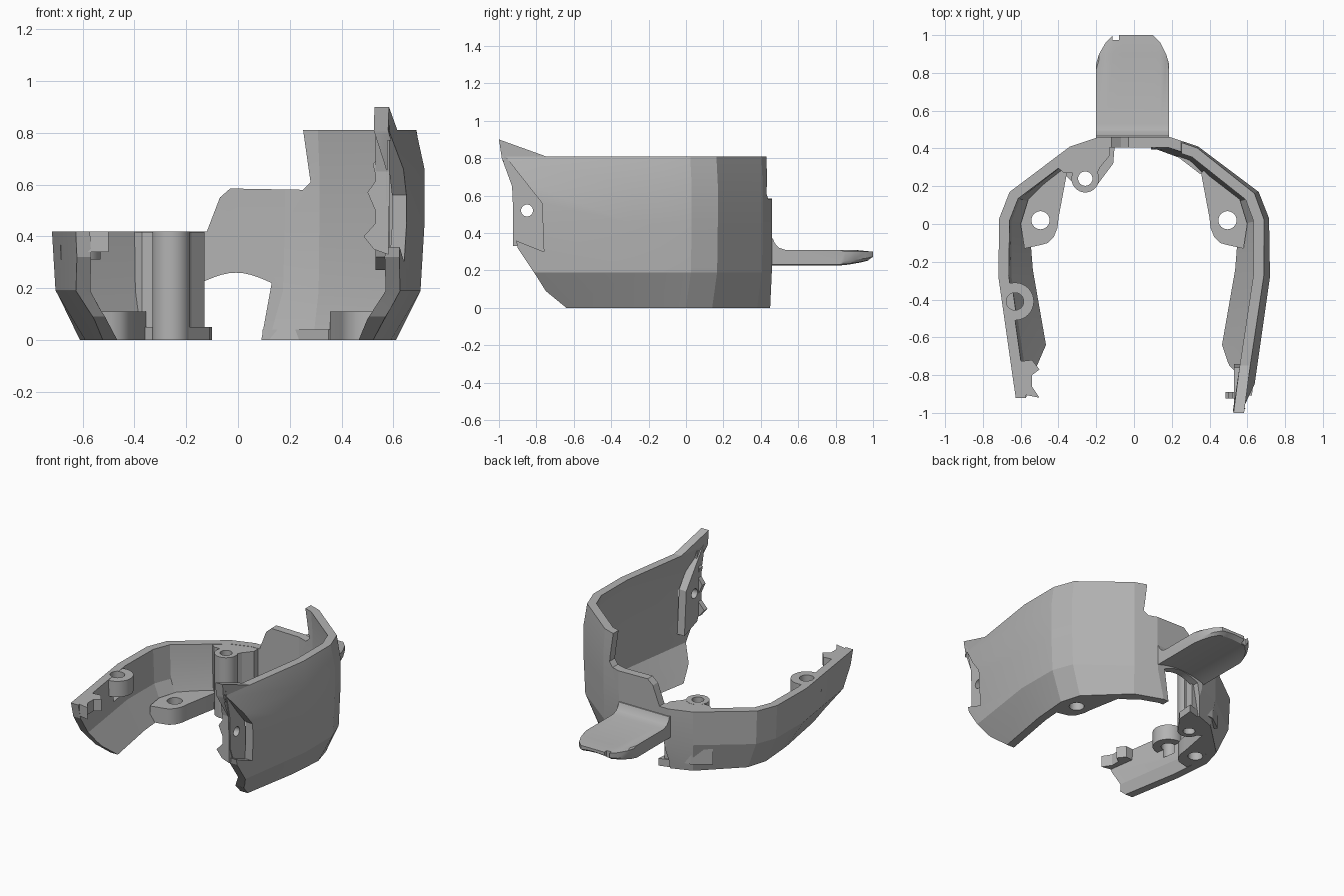
import bpy, bmesh, math
from mathutils import Vector

cube = bpy.data.objects.get("Cube")
if cube:
    bpy.data.objects.remove(cube, do_unlink=True)

grey = bpy.data.materials.new("plain grey")
grey.use_nodes = True
COL = (0.45, 0.45, 0.45, 1)
grey.diffuse_color = COL
grey.node_tree.nodes["Principled BSDF"].inputs["Base Color"].default_value = COL


def loft(name, rings, split_caps=False):
    """Closed solid through a list of equally long rings of points."""
    bm = bmesh.new()
    vs = [[bm.verts.new(p) for p in ring] for ring in rings]
    n = len(vs[0])
    for a, b in zip(vs, vs[1:]):
        for i in range(n):
            j = (i + 1) % n
            bm.faces.new((a[i], a[j], b[j], b[i]))
    for ring in (vs[0], vs[-1]):
        if split_caps:
            for i in range(n // 2 - 1):
                bm.faces.new((ring[i], ring[i + 1], ring[n - 2 - i], ring[n - 1 - i]))
        else:
            bm.faces.new(ring)
    bmesh.ops.recalc_face_normals(bm, faces=bm.faces)
    me = bpy.data.meshes.new(name)
    bm.to_mesh(me)
    bm.free()
    me.materials.append(grey)
    ob = bpy.data.objects.new(name, me)
    bpy.context.collection.objects.link(ob)
    return ob


def prism(name, axis, poly, lo, hi):
    place = {"x": lambda a, b, d: (d, a, b),
             "y": lambda a, b, d: (a, d, b),
             "z": lambda a, b, d: (a, b, d)}[axis]
    return loft(name, [[place(a, b, d) for a, b in poly] for d in (lo, hi)])


def circle(cx, cy, r, n=32):
    return [(cx + r * math.cos(2 * math.pi * i / n),
             cy + r * math.sin(2 * math.pi * i / n)) for i in range(n)]


def cut(ob, cutter, mode="DIFFERENCE"):
    mod = ob.modifiers.new("cut", "BOOLEAN")
    mod.operation, mod.object, mod.solver = mode, cutter, "EXACT"
    bpy.context.view_layer.objects.active = ob
    bpy.ops.object.modifier_apply(modifier=mod.name)
    bpy.data.objects.remove(cutter, do_unlink=True)


def smooth(ob, angle):
    bpy.ops.object.select_all(action="DESELECT")
    ob.select_set(True)
    bpy.context.view_layer.objects.active = ob
    bpy.ops.object.shade_smooth_by_angle(angle=math.radians(angle))


def offset(path, dist):
    """Mitred offset of an open 2D path towards its right-hand side."""
    pts = [Vector(p) for p in path]
    out = []
    for i, p in enumerate(pts):
        dirs = []
        if i > 0:
            dirs.append((p - pts[i - 1]).normalized())
        if i < len(pts) - 1:
            dirs.append((pts[i + 1] - p).normalized())
        norms = [Vector((d.y, -d.x)) for d in dirs]
        m = sum(norms, Vector((0, 0))).normalized()
        out.append(p + m * dist / m.dot(norms[0]))
    return out


# Horseshoe shell: half plans at the foot and at the widest height
FOOT = [(0, .45), (.13, .45), (.32, .38), (.57, .14), (.61, .0), (.59, -.25), (.45, -1.05)]
WIDE = [(0, .46), (.19, .46), (.34, .41), (.66, .17), (.715, .03), (.72, -.28), (.61, -1.05)]
LEVELS = [(0, 0), (.19, .88), (.45, 1), (.66, 1), (.81, .75), (.95, .8)]
rings = []
for z, t in LEVELS:
    half = [Vector(a).lerp(Vector(b), t) for a, b in zip(FOOT, WIDE)]
    path = [Vector((-p.x, p.y)) for p in reversed(half[1:])] + half
    inner = offset(path, .055)
    rings.append([(p.x, p.y, z) for p in path + inner[::-1]])
shell = loft("shell", rings, split_caps=True)

# Side outline with the swept front tips
cut(shell, prism("side_outline", "x", [
    (-.64, -.1), (-.64, 0), (-.75, .09), (-.8, .17), (-.9, .32), (-.92, .42),
    (-.93, .65), (-.985, .8), (-1, .9), (-.75, .81), (.7, .81), (.7, -.1)],
    -1, 1), "INTERSECT")
# Low right wing and stepped back wall
cut(shell, prism("step", "y", [
    (-1, .42), (-.12, .42), (-.07, .55), (-.03, .585), (.25, .58),
    (.28, .61), (.25, .82), (.25, 1.1), (-1, 1.1)], -1.5, 1))
# Arched opening under the tab
arch = [(-.145 + .275 * i / 10, .22 + .04 * math.sin(math.pi * i / 10)) for i in range(11)]
cut(shell, prism("opening", "y", [(-.18, -.1), (-.18, .05)] + arch + [(.09, 0), (.09, -.1)], .2, .7))

# Recess around the screw hole in the tall wing
RECESS = [(-.975, .82), (-.77, .56), (-.76, .3), (-.96, .38), (-.97, .6)]
cut(shell, prism("recess", "x", RECESS, .578, .9))
backing = prism("recess_backing", "x", [
    (-.97, .85), (-.76, .57), (-.74, .27), (-.88, .32), (-.915, .42), (-.925, .65)], .53, .585)
for ob in (shell, backing):
    cut(ob, prism("hole", "x", circle(-.85, .52, .032), .4, .8))
teeth = prism("front_edge_teeth", "y", [
    (.58, .84), (.54, .79), (.54, .7), (.52, .68), (.535, .62), (.5, .57), (.53, .5),
    (.53, .45), (.485, .4), (.525, .35), (.58, .33)], -.925, -.89)

# Hooked tip of the low wing
prism("wing_tip_hook", "z", [
    (-.63, -.73), (-.6, -.9), (-.5, -.92), (-.54, -.86), (-.54, -.8), (-.5, -.77), (-.54, -.72)],
    .34, .42)

# Short boss on the low wing
boss = prism("wing_boss", "z", [(max(x, -.685), y) for x, y in circle(-.63, -.41, .1)], .31, .418)
for ob in (boss, shell):
    cut(ob, prism("hole", "z", circle(-.63, -.41, .046), .25, .5))
smooth(boss, 30)

# Tall boss by the back wall, with its web and foot
post = prism("back_post", "z", circle(-.258, .24, .073), 0, .419)
web = prism("back_post_web", "z", [
    (-.43, .32), (-.37, .27), (-.3, .27), (-.2, .26), (-.18, .3), (-.13, .36), (-.13, .42), (-.32, .4)],
    .05, .418)
foot = prism("back_post_foot", "z", [
    (-.4, .29), (-.3, .2), (-.2, .2), (-.11, .32), (-.1, .44), (-.32, .375)], 0, .05)
for ob in (post, web, foot):
    cut(ob, prism("hole", "z", circle(-.258, .24, .038), -.1, .6))
smooth(post, 30)

# Mounting lugs at both sides
for side, s in (("left", 1), ("right", -1)):
    lug = prism(side + "_lug", "z", [(s * x, y) for x, y in [
        (.355, .27), (.4, .03), (.405, -.02), (.425, -.07), (.455, -.1), (.49, -.11),
        (.58, -.13), (.6, 0), (.56, .13), (.39, .3)]], .001, .11)
    cut(lug, prism("hole", "z", circle(s * .495, .02, .048), -.1, .3))
    smooth(lug, 30)
prism("floor_ledge", "z", [(.095, .4), (.2, .38), (.35, .265), (.4, .29), (.31, .375), (.13, .44), (.095, .44)], .001, .04)

# Rear tab: crowned underside, filleted root and rounded corners
TOP = [(.42, .38), (.465, .37), (.475, .345), (.495, .322), (.53, .31), (.9, .31)]
tab_rings = []
for x, end in [(-.2, .85), (-.185, .9), (-.15, .96), (-.11, 1), (-.06, 1), (0, 1),
               (.05, 1), (.1, 1), (.14, .96), (.17, .9), (.185, .85)]:
    under = .262 - .036 * (x / .2) ** 2
    prof = [(min(y, end - .03), z) for y, z in TOP]
    prof += [(end, .3), (end, under + .02), (end - .03, under), (.53, under), (.42, under)]
    tab_rings.append([(x, y, z) for y, z in prof])
tab = loft("rear_tab", tab_rings)
cut(tab, prism("notch", "z", [(-.115, .975), (-.08, .975), (-.08, 1.1), (-.115, 1.1)], 0, 1))
smooth(tab, 30)
smooth(shell, 14)
